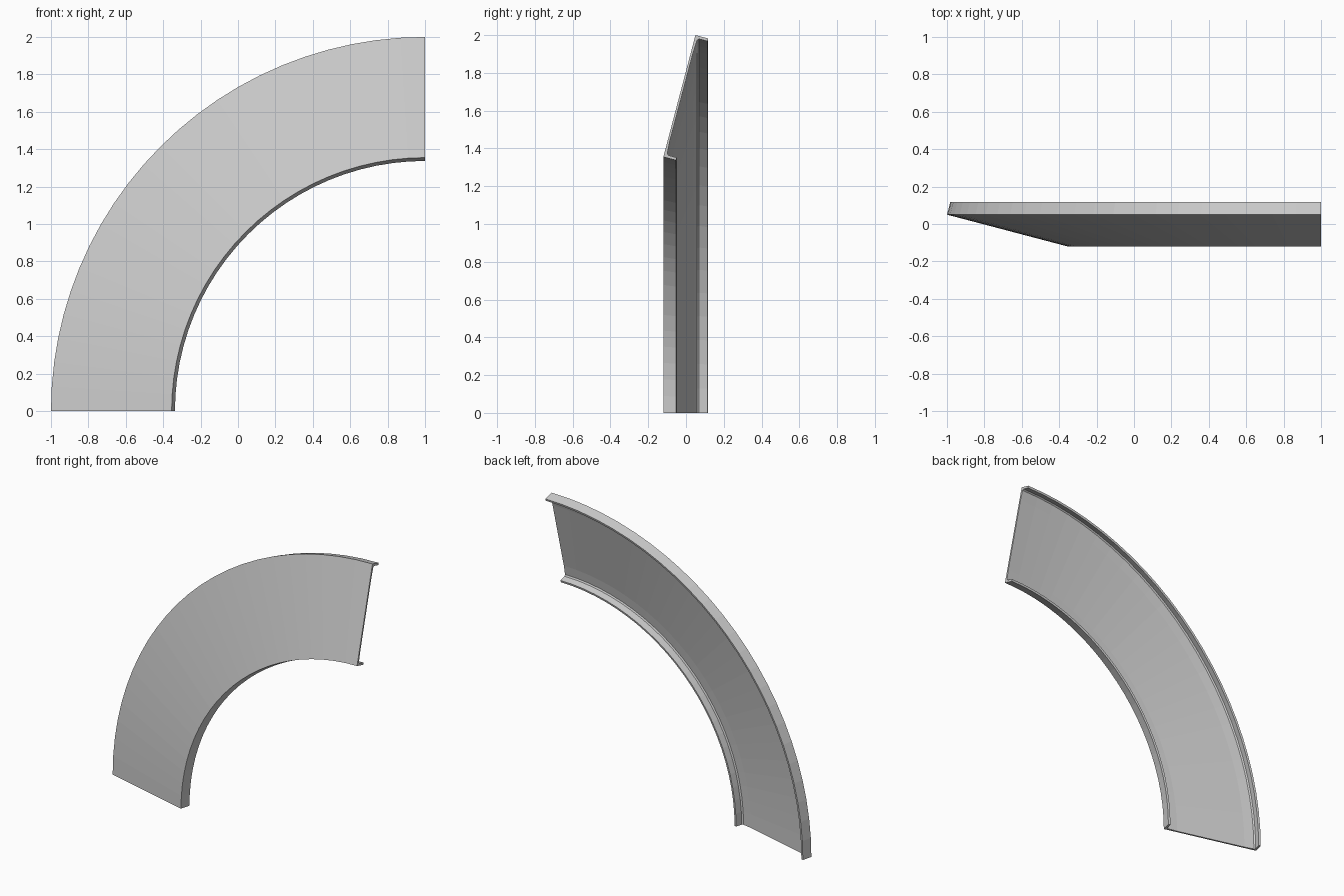
import bpy, bmesh, math
from mathutils import Vector

if "Cube" in bpy.data.objects:
    bpy.data.objects.remove(bpy.data.objects["Cube"])

SEGMENTS = 24            # facets along the quarter turn
INNER = Vector((1.355, -0.12))   # (radius, y) of the inner front edge
OUTER = Vector((2.0, 0.05))      # (radius, y) of the outer front edge

along = (OUTER - INNER).normalized()
back = Vector((-along.y, along.x))
width = (OUTER - INNER).length
depth = 0.07

# Half of the channel section: (distance from flange face, depth behind front)
half = [(0, 0), (0, depth), (0.015, depth), (0.015, 0.024),
        (0.024, 0.016), (0.09, 0.012)]
section = half + [(width - s, t) for s, t in reversed(half)]
profile = [INNER + along * s + back * t for s, t in section]

# Sweep the section a quarter turn about the y-parallel axis at x = 1, z = 0
bm = bmesh.new()
rings = []
for i in range(SEGMENTS + 1):
    a = math.pi / 2 * i / SEGMENTS
    rings.append([bm.verts.new((1 - p.x * math.cos(a), p.y, p.x * math.sin(a)))
                  for p in profile])
n = len(profile)
for r0, r1 in zip(rings, rings[1:]):
    for j in range(n):
        k = (j + 1) % n
        bm.faces.new((r0[j], r0[k], r1[k], r1[j]))

# End faces
bm.faces.new(rings[0])
bm.faces.new(rings[-1])
bmesh.ops.recalc_face_normals(bm, faces=bm.faces[:])

mesh = bpy.data.meshes.new("curved_channel")
bm.to_mesh(mesh)
bm.free()
channel = bpy.data.objects.new("curved_channel", mesh)
bpy.context.collection.objects.link(channel)
